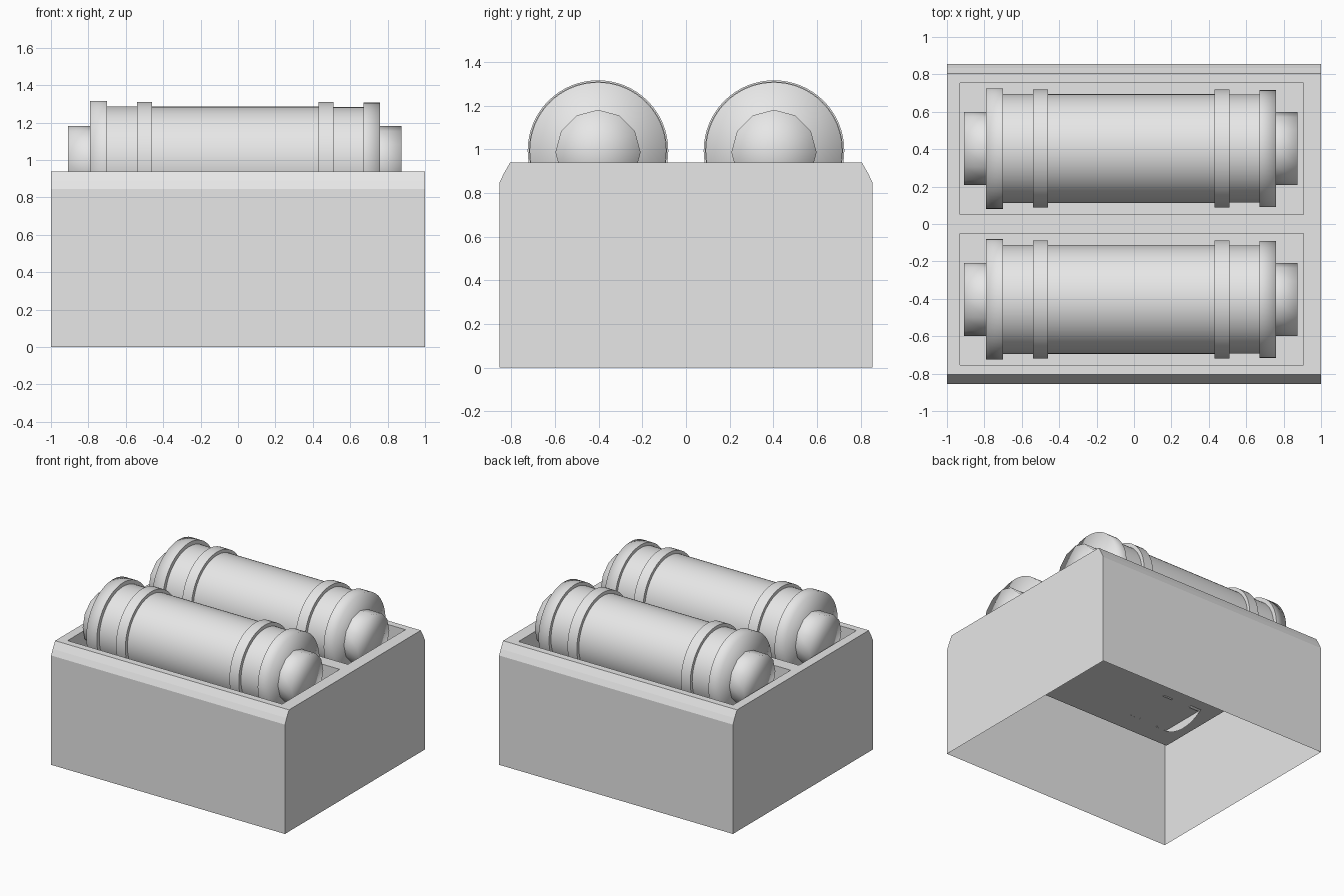
import bpy, bmesh, math

cube = bpy.data.objects.get("Cube")
if cube:
    bpy.data.objects.remove(cube, do_unlink=True)

grey = bpy.data.materials.new("light_grey")
grey.use_nodes = True
colour = (0.8, 0.8, 0.8, 1)
grey.diffuse_color = colour
grey.node_tree.nodes["Principled BSDF"].inputs["Base Color"].default_value = colour


def finish(bm, name):
    bmesh.ops.remove_doubles(bm, verts=bm.verts, dist=0.0005)
    bmesh.ops.delete(bm, geom=[v for v in bm.verts if not v.link_faces], context='VERTS')
    mesh = bpy.data.meshes.new(name)
    bm.to_mesh(mesh)
    bm.free()
    mesh.materials.append(grey)
    obj = bpy.data.objects.new(name, mesh)
    bpy.context.collection.objects.link(obj)
    return obj


def revolve(name, profile, centre_y, centre_z, sides, gap=0, caps=(True, True)):
    """Turn (x, radius) points about an x axis; leave 'gap' sides open each side of the bottom."""
    bm = bmesh.new()
    rings = []
    for x, r in profile:
        angles = [2 * math.pi * k / sides for k in range(sides)]
        rings.append([bm.verts.new((x, centre_y + r * math.sin(a), centre_z - r * math.cos(a)))
                      for a in angles])
    for a, b in zip(rings, rings[1:]):
        for k in range(gap, sides - gap):
            n = (k + 1) % sides
            bm.faces.new((a[k], a[n], b[n], b[k]))
    # Steps stay crisp, the outer rims stay soft
    for ring in rings[1:-1]:
        for k in range(sides):
            edge = bm.edges.get((ring[k], ring[(k + 1) % sides]))
            if edge:
                edge.smooth = False
    # Fan caps
    for ring, (x, r), wanted, flip in ((rings[0], profile[0], caps[0], False),
                                       (rings[-1], profile[-1], caps[1], True)):
        if wanted:
            hub = bm.verts.new((x, centre_y, centre_z))
            for k in range(sides):
                n = (k + 1) % sides
                bm.faces.new((hub, ring[k], ring[n]) if flip else (hub, ring[n], ring[k]))
    for face in bm.faces:
        face.smooth = True
    return finish(bm, name)


# Open-bottomed tray with bevelled long edges and two sunken pockets
TOP, FLOOR = 0.94, 0.737
bm = bmesh.new()


def polygon(*points):
    bm.faces.new([bm.verts.new(p) for p in points])


half = [(0.855, 0), (0.855, 0.845), (0.835, 0.888), (0.805, TOP)]
outline = [(-y, z) for y, z in half] + half[::-1]
for i, ((y0, z0), (y1, z1)) in enumerate(zip(outline, outline[1:])):
    if i != 3:
        polygon((-1, y0, z0), (1, y0, z0), (1, y1, z1), (-1, y1, z1))
polygon(*[(-1, y, z) for y, z in outline])
polygon(*[(1, y, z) for y, z in outline[::-1]])

xs = [-1, -0.93, 0.905, 1]
ys = [-0.805, -0.753, -0.05, 0.05, 0.753, 0.805]
for i, (x0, x1) in enumerate(zip(xs, xs[1:])):
    for j, (y0, y1) in enumerate(zip(ys, ys[1:])):
        pocket = i == 1 and j in (1, 3)
        z = FLOOR if pocket else TOP
        corners = [(x0, y0), (x1, y0), (x1, y1), (x0, y1)]
        polygon(*[(x, y, z) for x, y in corners])
        if pocket:
            for p, q in zip(corners, corners[1:] + corners[:1]):
                polygon((*p, TOP), (*q, TOP), (*q, FLOOR), (*p, FLOOR))
finish(bm, "tray")

# Banded canisters lying in the pockets, each with a stub at both ends
sections = [(-0.79, -0.70, 0.322), (-0.70, -0.54, 0.292), (-0.54, -0.46, 0.316),
            (-0.46, 0.43, 0.291), (0.43, 0.51, 0.316), (0.51, 0.67, 0.289),
            (0.67, 0.76, 0.313)]
canister = [(x, r) for x0, x1, r in sections for x in (x0, x1)]
for label, y in (("front", -0.403), ("back", 0.403)):
    revolve(label + "_canister", canister, y, 0.994, 64, gap=6)
    revolve(label + "_right_stub", [(-0.91, 0.195), (-0.79, 0.195)], y, 0.986, 12,
            caps=(True, False))
    revolve(label + "_left_stub", [(0.76, 0.195), (0.875, 0.195)], y, 0.986, 12,
            caps=(False, True))
